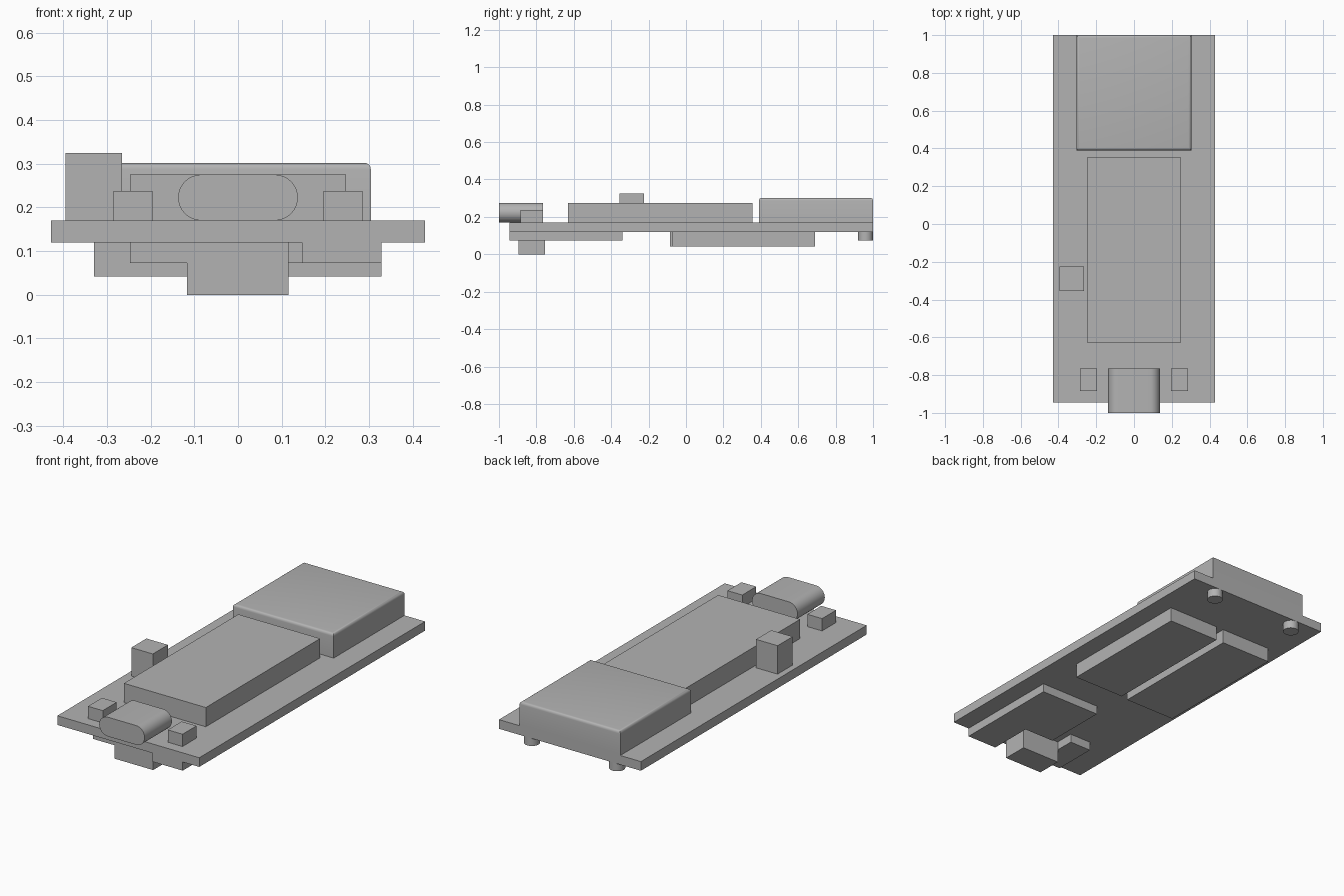
import bpy, bmesh, math
from mathutils import Matrix

cube = bpy.data.objects.get("Cube")
if cube:
    bpy.data.objects.remove(cube, do_unlink=True)

# One flat grey for everything
GREY = (0.45, 0.45, 0.45, 1.0)
grey = bpy.data.materials.new("neutral_grey")
grey.diffuse_color = GREY
grey.use_nodes = True
for node in grey.node_tree.nodes:
    if node.type == 'BSDF_PRINCIPLED':
        node.inputs["Base Color"].default_value = GREY

BOARD_BOTTOM, BOARD_TOP = 0.12, 0.17


def finish(name, bm, smooth=False):
    bmesh.ops.recalc_face_normals(bm, faces=bm.faces)
    mesh = bpy.data.meshes.new(name)
    bm.to_mesh(mesh)
    bm.free()
    mesh.materials.append(grey)
    obj = bpy.data.objects.new(name, mesh)
    bpy.context.collection.objects.link(obj)
    if smooth:
        bpy.ops.object.select_all(action='DESELECT')
        obj.select_set(True)
        bpy.context.view_layer.objects.active = obj
        bpy.ops.object.shade_smooth_by_angle(angle=math.radians(35))
    return obj


def prism(name, points, offset, smooth=False):
    """Extrude a closed outline along an offset vector."""
    bm = bmesh.new()
    face = bm.faces.new([bm.verts.new(p) for p in points])
    new = bmesh.ops.extrude_face_region(bm, geom=[face])["geom"]
    bmesh.ops.translate(bm, vec=offset,
                        verts=[g for g in new if isinstance(g, bmesh.types.BMVert)])
    return finish(name, bm, smooth)


def slab(name, outline, z0, z1):
    return prism(name, [(x, y, z0) for x, y in outline], (0, 0, z1 - z0))


def box(name, x, y, z):
    return slab(name, [(x[0], y[0]), (x[1], y[0]), (x[1], y[1]), (x[0], y[1])], *z)


# Circuit board
box("circuit_board", (-0.428, 0.428), (-0.945, 1.0), (BOARD_BOTTOM, BOARD_TOP))

# Parts on the upper side
box("main_chip", (-0.247, 0.247), (-0.63, 0.355), (BOARD_TOP, 0.275))
box("side_block", (-0.395, -0.265), (-0.355, -0.225), (BOARD_TOP, 0.325))
for side, label in ((-1, "right"), (1, "left")):
    xs = sorted((side * 0.196, side * 0.285))
    box(label + "_button", xs, (-0.885, -0.765), (BOARD_TOP, 0.237))

# Shield can with softened top edges
can = bmesh.new()
bmesh.ops.create_cube(can, size=1.0, matrix=Matrix.Translation((0, 0.695, 0.236))
                      @ Matrix.Diagonal((0.608, 0.61, 0.132, 1)))
top_edges = [e for e in can.edges if all(v.co.z > 0.3 for v in e.verts)]
bmesh.ops.bevel(can, geom=top_edges, offset=0.015, segments=4, profile=0.5, affect='EDGES')
finish("shield_can", can, True)

# Port with a stadium cross-section
R, HALF = 0.0525, 0.137
profile = []
for side in (1, -1):
    for i in range(17):
        a = -math.pi / 2 + math.pi * i / 16
        profile.append((side * (HALF - R + R * math.cos(a)), -1.0,
                        BOARD_TOP + R + side * R * math.sin(a)))
prism("port_shell", profile, (0, 0.235, 0), True)

# Parts on the underside
box("left_lower_chip", (0.02, 0.328), (-0.075, 0.69), (0.042, BOARD_BOTTOM))
box("right_lower_chip", (-0.33, -0.025), (-0.085, 0.69), (0.042, BOARD_BOTTOM))
slab("notched_plate", [(0.147, -0.945), (0.328, -0.945), (0.328, -0.34),
                       (-0.034, -0.34), (-0.034, -0.7), (0.147, -0.7)],
     0.073, BOARD_BOTTOM)
box("lower_connector", (-0.117, 0.115), (-0.895, -0.755), (0, BOARD_BOTTOM))
box("connector_wing", (-0.247, -0.117), (-0.895, -0.65), (0.073, BOARD_BOTTOM))

# Locating pins under the back edge
for side, label in ((-1, "right"), (1, "left")):
    pin = bmesh.new()
    bmesh.ops.create_cone(pin, cap_ends=True, segments=32, radius1=0.04, radius2=0.04,
                          depth=0.045, matrix=Matrix.Translation((side * 0.257, 0.96, 0.0975)))
    finish(label + "_pin", pin, True)
